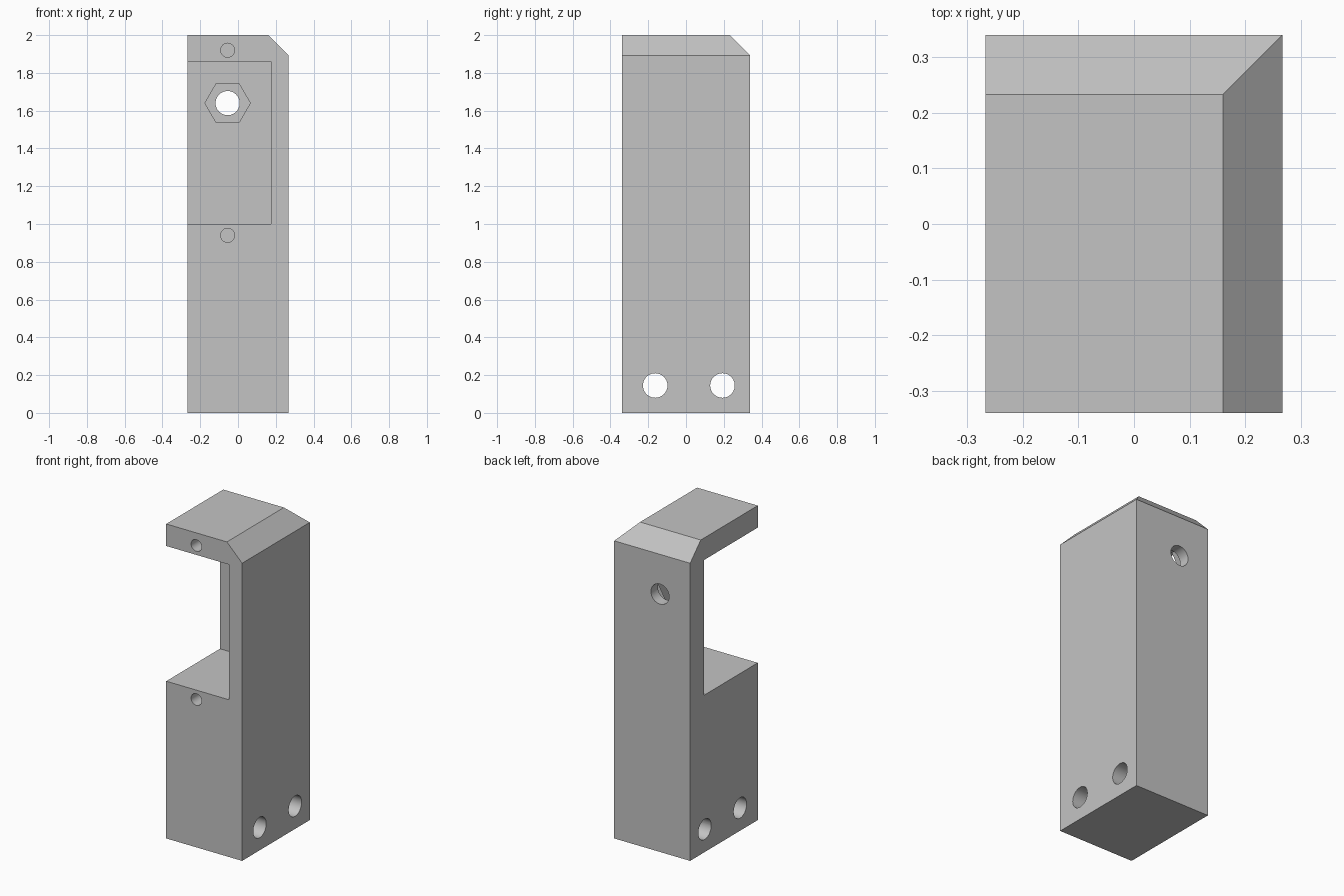
import bpy, bmesh, math
from mathutils import Matrix, Vector

if "Cube" in bpy.data.objects:
    bpy.data.objects.remove(bpy.data.objects["Cube"], do_unlink=True)

W, D, H = 0.267, 0.34, 2.0      # half width, half depth, height
BEVEL = 0.107                   # size of the top chamfers
WALL_Y = 0.20                   # front of the rear wall inside the pocket
BOLT_X, BOLT_Z = -0.055, 1.64

grey = bpy.data.materials.new("plain grey")
grey.use_nodes = True
colour = (0.55, 0.55, 0.55, 1)
grey.diffuse_color = colour
grey.node_tree.nodes["Principled BSDF"].inputs["Base Color"].default_value = colour


def make_object(name, bm):
    bmesh.ops.recalc_face_normals(bm, faces=bm.faces)
    mesh = bpy.data.meshes.new(name)
    bm.to_mesh(mesh)
    bm.free()
    mesh.materials.append(grey)
    obj = bpy.data.objects.new(name, mesh)
    bpy.context.collection.objects.link(obj)
    return obj


def box_mesh(low, high):
    low, high = Vector(low), Vector(high)
    bm = bmesh.new()
    bmesh.ops.create_cube(bm, size=1, matrix=Matrix.Translation((low + high) / 2)
                          @ Matrix.Diagonal((high - low).to_4d()))
    return bm


def drill(name, axis, start, length, radius, sides=40):
    """Prism running from start along +x or +y."""
    bm = bmesh.new()
    if axis == "X":
        turn, step = Matrix.Rotation(math.pi / 2, 4, "Y"), Vector((length / 2, 0, 0))
    else:
        turn, step = Matrix.Rotation(math.pi / 2, 4, "X"), Vector((0, length / 2, 0))
    bmesh.ops.create_cone(bm, cap_ends=True, segments=sides, radius1=radius,
                          radius2=radius, depth=length,
                          matrix=Matrix.Translation(Vector(start) + step) @ turn)
    if sides == 6:
        # Turn the hexagon so that two corners point sideways
        widest = max(v.co.x for v in bm.verts) - start[0]
        if widest < radius * 0.95:
            bmesh.ops.rotate(bm, verts=bm.verts, cent=start,
                             matrix=Matrix.Rotation(math.pi / 6, 3, "Y"))
    return make_object(name, bm)


# Main block with chamfers along the top right and top back edges
bm = box_mesh((-W, -D, 0), (W, D, H))
for point, normal in (((W - BEVEL, 0, H), (1, 0, 1)), ((0, D - BEVEL, H), (0, 1, 1))):
    cut = bmesh.ops.bisect_plane(bm, geom=bm.verts[:] + bm.edges[:] + bm.faces[:],
                                 plane_co=point, plane_no=Vector(normal).normalized(),
                                 clear_outer=True)
    rim = [e for e in cut["geom_cut"] if isinstance(e, bmesh.types.BMEdge)]
    bmesh.ops.contextual_create(bm, geom=rim)
block = make_object("mounting_block", bm)

# Pocket open to the front and the side
cutters = [make_object("pocket_cutter",
                       box_mesh((-W - 0.1, -D - 0.1, 1.0), (0.175, WALL_Y, 1.86)))]

# Bolt hole and hexagonal nut recess in the rear wall
cutters.append(drill("nut_cutter", "Y", (BOLT_X, WALL_Y - 0.05, BOLT_Z), 0.12, 0.12, 6))
cutters.append(drill("bolt_cutter", "Y", (BOLT_X, WALL_Y - 0.08, BOLT_Z), 0.4, 0.064))

# Blind screw holes above and below the pocket
for z in (0.94, 1.92):
    cutters.append(drill("screw_cutter", "Y", (BOLT_X, -D - 0.05, z), 0.35, 0.037))

# Cross holes near the foot
for y in (-0.163, 0.193):
    cutters.append(drill("foot_cutter", "X", (-W - 0.1, y, 0.145), 2 * W + 0.2, 0.065))

# Cut everything, then discard the cutters
bpy.ops.object.select_all(action="DESELECT")
bpy.context.view_layer.objects.active = block
block.select_set(True)
for cutter in cutters:
    cutter.hide_render = True
    mod = block.modifiers.new("cut", "BOOLEAN")
    mod.operation = "DIFFERENCE"
    mod.solver = "EXACT"
    mod.object = cutter
    bpy.ops.object.modifier_apply(modifier=mod.name)
    bpy.data.objects.remove(cutter, do_unlink=True)
bpy.ops.object.shade_smooth_by_angle(angle=math.radians(30))
